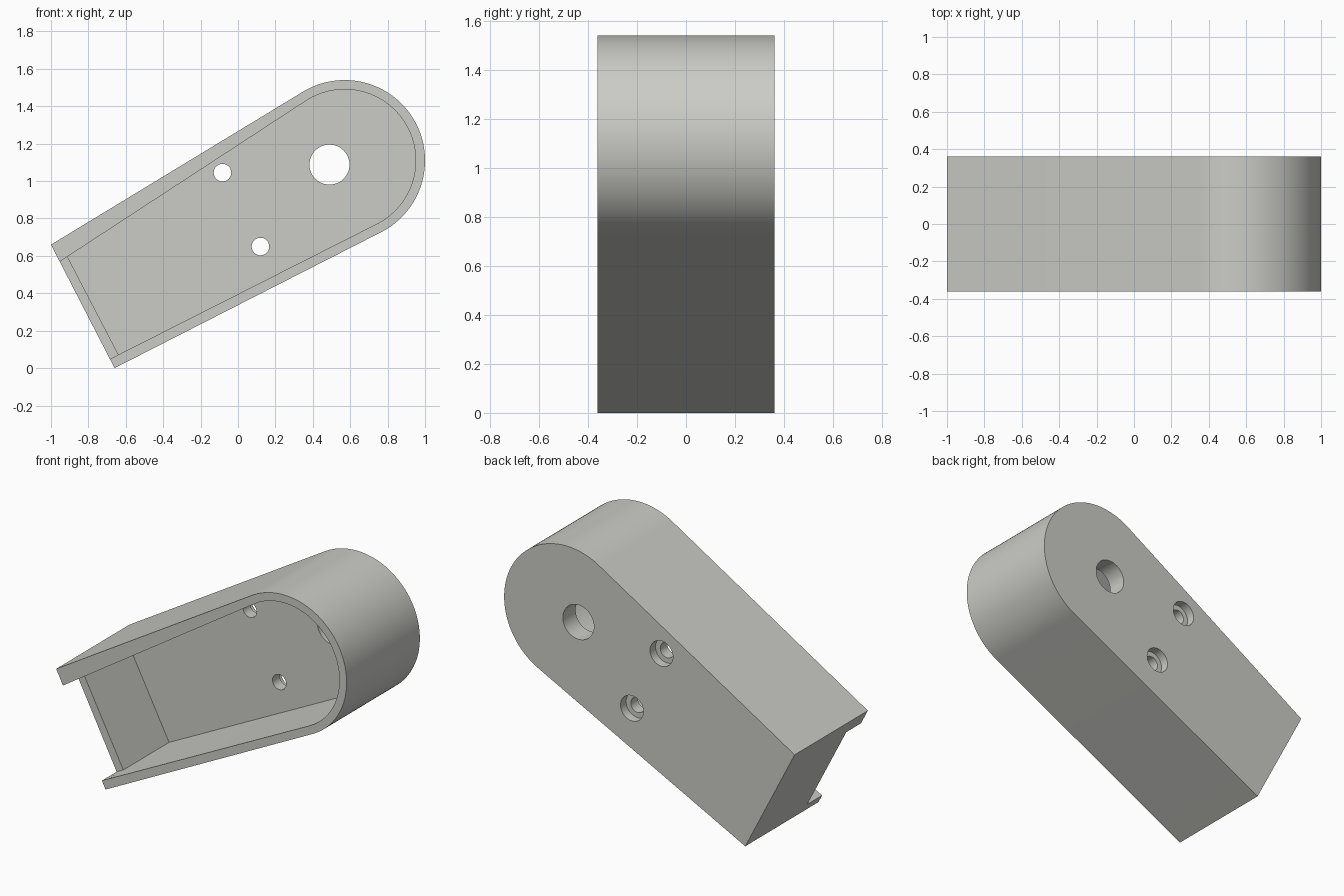
import bpy, bmesh, math

if "Cube" in bpy.data.objects:
    bpy.data.objects.remove(bpy.data.objects["Cube"])

grey = bpy.data.materials.new("warm_grey")
grey.diffuse_color = (0.6, 0.6, 0.57, 1)
grey.use_nodes = True
grey.node_tree.nodes["Principled BSDF"].inputs["Base Color"].default_value = grey.diffuse_color

CX, CZ = 0.57, 1.11                # centre of the rounded end
FRONT, BACK = -0.36, 0.36
FLOOR = 0.235                      # inside face of the back wall
LIP = -0.215                       # front edge of the short end wall


def prism(name, pts, y0, y1):
    """Extrude an x-z outline from y0 to y1."""
    bm = bmesh.new()
    face = bm.faces.new([bm.verts.new((x, y0, z)) for x, z in pts])
    ext = bmesh.ops.extrude_face_region(bm, geom=[face])
    verts = [g for g in ext["geom"] if isinstance(g, bmesh.types.BMVert)]
    bmesh.ops.translate(bm, verts=verts, vec=(0, y1 - y0, 0))
    bmesh.ops.recalc_face_normals(bm, faces=bm.faces)
    mesh = bpy.data.meshes.new(name)
    bm.to_mesh(mesh)
    bm.free()
    mesh.materials.append(grey)
    ob = bpy.data.objects.new(name, mesh)
    bpy.context.collection.objects.link(ob)
    return ob


def arc(cx, cz, r, a0, a1, n):
    angles = [math.radians(a0 + (a1 - a0) * i / n) for i in range(n + 1)]
    return [(cx + r * math.cos(a), cz + r * math.sin(a)) for a in angles]


def outline(top, bottom, r, top_slope, bottom_slope):
    """Two end corners joined by tangent sides to a round end."""
    return [top, bottom] + arc(CX, CZ, r, bottom_slope - 90, top_slope + 90, 64)


def cut(ob, cutter):
    mod = ob.modifiers.new("cut", "BOOLEAN")
    mod.operation = "DIFFERENCE"
    mod.solver = "EXACT"
    mod.object = cutter
    bpy.context.view_layer.objects.active = ob
    bpy.ops.object.modifier_apply(modifier=mod.name)
    bpy.data.objects.remove(cutter)


# Solid body
housing = prism("housing", outline((-1, 0.66), (-0.66, 0), 0.43, 31.3, 27.2), FRONT, BACK)

# Open cavity, then the shallow gap above the end wall
cut(housing, prism("cavity", outline((-0.912, 0.596), (-0.639, 0.072), 0.38, 33.1, 26.9), -0.5, FLOOR))
cut(housing, prism("end_gap", outline((-1.08, 0.486), (-0.817, -0.018), 0.38, 33.1, 26.9), -0.5, LIP))

# Large bore and two counterbored screw holes through the back wall
cut(housing, prism("bore", arc(0.489, 1.088, 0.107, 0, 352.5, 47), 0.1, 0.5))
for x, z in ((-0.083, 1.045), (0.12, 0.65)):
    cut(housing, prism("screw_hole", arc(x, z, 0.047, 0, 348.75, 31), 0.1, 0.5))
    cut(housing, prism("counterbore", arc(x, z, 0.079, 0, 348.75, 31), BACK - 0.055, 0.5))

bpy.ops.object.select_all(action="DESELECT")
housing.select_set(True)
bpy.context.view_layer.objects.active = housing
bpy.ops.object.shade_smooth_by_angle(angle=math.radians(30))
